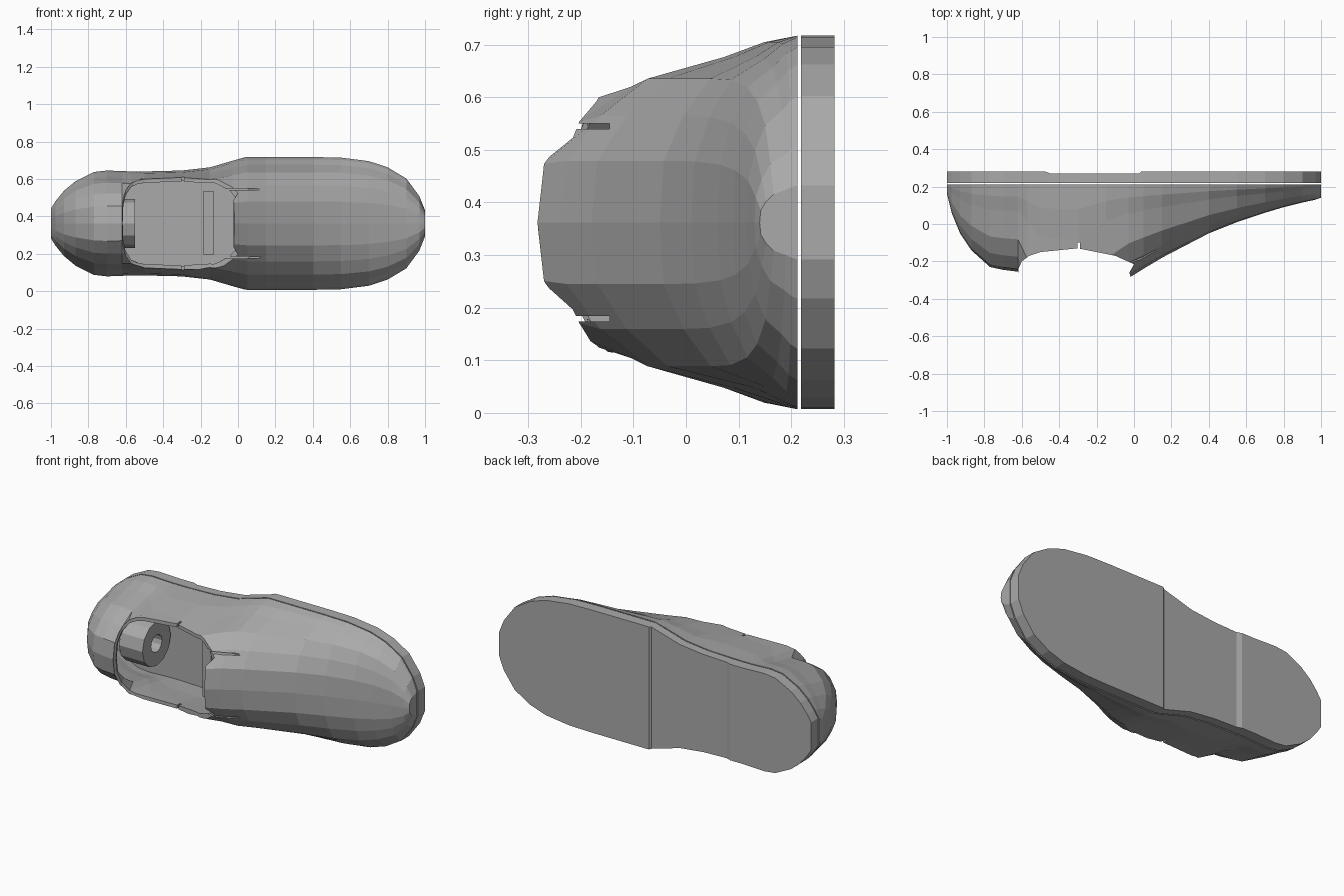
import bpy, bmesh, math
from mathutils import Matrix, Vector

if "Cube" in bpy.data.objects:
    bpy.data.objects.remove(bpy.data.objects["Cube"])

grey = bpy.data.materials.new("warm_grey")
grey.diffuse_color = (0.4, 0.4, 0.4, 1)
grey.use_nodes = True
grey.node_tree.nodes["Principled BSDF"].inputs["Base Color"].default_value = grey.diffuse_color
MID = 0.362  # height of the shoe's long axis

# stations along the shoe: x, half width, y of the top ridge
STATIONS = [(-1.0, .08, .16), (-.975, .12, .06), (-.93, .175, -.05), (-.87, .225, -.14),
            (-.77, .275, -.23), (-.7, .283, -.245), (-.62, .28, -.255), (-.57, .278, -.42),
            (-.5, .278, -.7), (-.3, .283, -.75), (-.15, .3, -.42), (-.03, .335, -.29),
            (.05, .355, -.24), (.15, .355, -.18), (.4, .355, -.05), (.55, .352, .01),
            (.7, .333, .06), (.8, .3, .09), (.9, .24, .115), (.97, .145, .13), (1.0, .07, .14)]
# cross-section: (depth fraction, width fraction)
SECTION = [(0, 1), (.14, .965), (.31, .885), (.63, .77), (.83, .57), (.97, .33), (1, 0)]


def finish(bm, name):
    bmesh.ops.recalc_face_normals(bm, faces=bm.faces)
    me = bpy.data.meshes.new(name)
    bm.to_mesh(me)
    bm.free()
    me.materials.append(grey)
    ob = bpy.data.objects.new(name, me)
    bpy.context.collection.objects.link(ob)
    return ob


def loft(name, rings):
    bm = bmesh.new()
    rows = [[bm.verts.new(p) for p in r] for r in rings]
    n = len(rows[0])
    for a, b in zip(rows, rows[1:]):
        for i in range(n):
            j = (i + 1) % n
            bm.faces.new((a[i], a[j], b[j], b[i]))
    bm.faces.new(rows[0])
    bm.faces.new(rows[-1][::-1])
    return finish(bm, name)


def section(x, half, top, base):
    side = [(f, w) for f, w in SECTION]
    full = side + [(f, -w) for f, w in side[-2::-1]]
    return [(x, base + (top - base) * f, MID + half * w) for f, w in full]


def box(name, lo, hi):
    bm = bmesh.new()
    bmesh.ops.create_cube(bm, size=1)
    for v in bm.verts:
        v.co = [lo[i] + (v.co[i] + .5) * (hi[i] - lo[i]) for i in range(3)]
    return finish(bm, name)


def cut(target, cutter):
    m = target.modifiers.new("cut", 'BOOLEAN')
    m.operation = 'DIFFERENCE'
    m.solver = 'EXACT'
    m.object = cutter
    cutter.hide_render = True
    cutter.hide_viewport = True


# upper body of the shoe
upper = loft("upper", [section(x, h, t, .212) for x, h, t in STATIONS])

# foot cavity, a smaller copy of the same form
cavity = loft("cavity_cutter", [section(x, h - .025, t + .03, .18)
                                for x, h, t in STATIONS if -.94 < x < .2])
cut(upper, cavity)

# collar opening, trimmed along the side profile
RIM = [(-.618, -1.2), (-.618, -.24), (-.6, -.2), (-.56, -.17), (-.5, -.15), (-.3, -.13),
       (-.1, -.17), (.0, -.215), (-.025, -.26), (-.012, -.3), (-.012, -1.2)]
cut(upper, loft("collar_cutter", [[(x, y, z) for x, y in RIM] for z in (-.3, 1.1)]))

# slits beside the tongue and notches in the collar
for i, s in enumerate((-1, 1)):
    z = MID + s * .183
    cut(upper, box(f"slit_cutter_{i}", (-.06, -.4, z - .005), (.14, -.145, z + .005)))
    z = MID + s * .25
    cut(upper, box(f"notch_cutter_{i}", (-.301, -.3, z - .06), (-.289, -.1, z + .06)))

# sole slab with a shallow recess under the arch
OUTLINE = [(x, h) for x, h, t in STATIONS] + [(-.48, .278), (-.45, .278), (.03, .352), (.04, .354)]
rings = []
for x, h in sorted(OUTLINE):
    y = .271 if -.46 < x < .035 else .282
    rings.append([(x, .219, MID - h), (x, y, MID - h), (x, y, MID + h), (x, .219, MID + h)])
loft("sole", rings)

# heel ring inside the cavity, facing the toe
bm = bmesh.new()
N = 12
rows = []
for x, r in ((-.7, .13), (-.55, .13), (-.55, .05), (-.7, .05)):
    rows.append([bm.verts.new((x, .04 + r * math.cos(math.tau * i / N),
                               MID + r * math.sin(math.tau * i / N))) for i in range(N)])
for k in range(4):
    a, b = rows[k], rows[(k + 1) % 4]
    for i in range(N):
        j = (i + 1) % N
        bm.faces.new((a[i], a[j], b[j], b[i]))
finish(bm, "heel_ring")

# cross bar inside the opening
box("cross_bar", (-.185, -.06, .192), (-.13, .0, .535))
